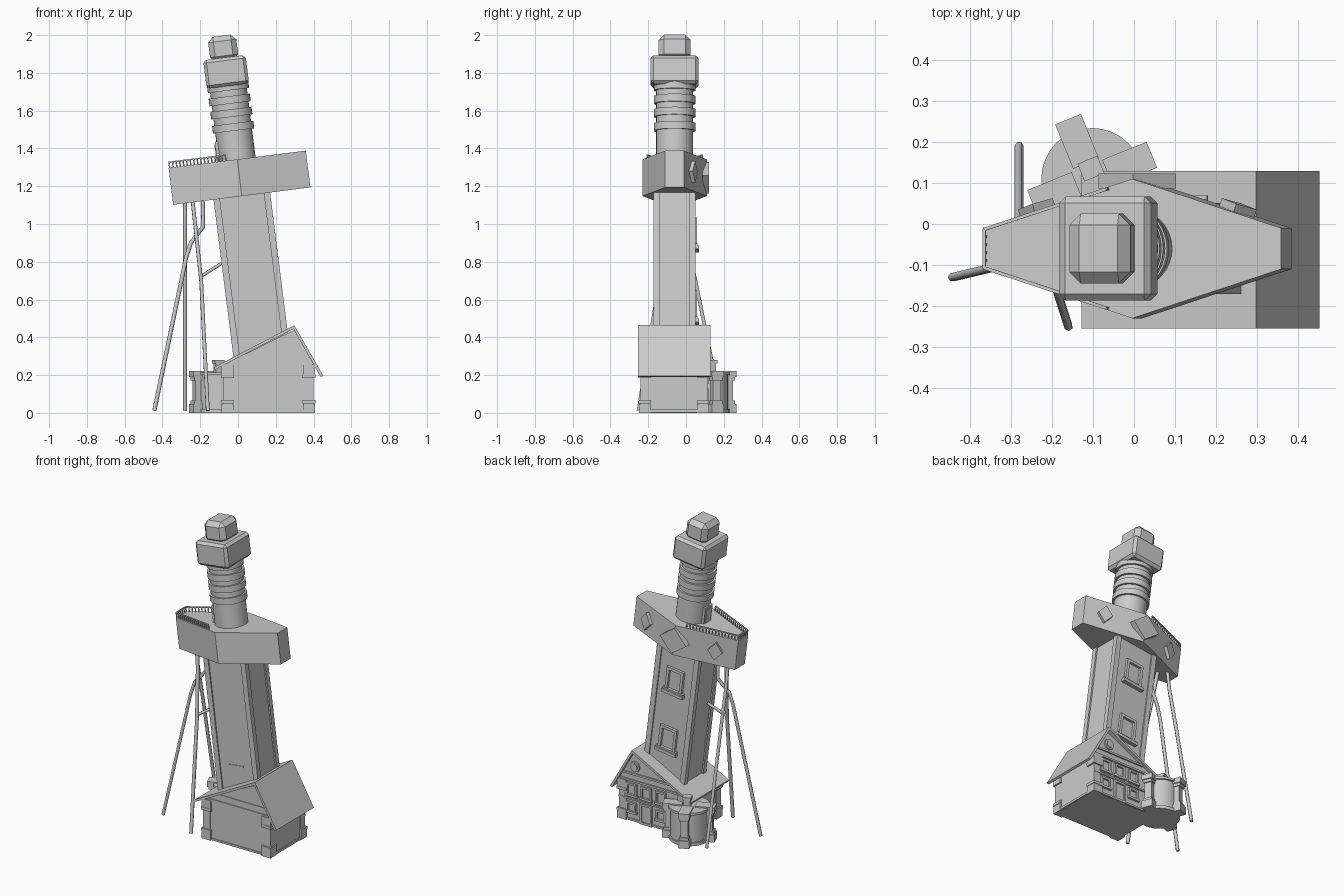
import bpy, bmesh, math
from mathutils import Matrix, Vector

if "Cube" in bpy.data.objects:
    bpy.data.objects.remove(bpy.data.objects["Cube"])

I = Matrix.Identity(4)
# leaning frame of the tower, origin at the middle of the platform
LEAN = Matrix.Translation((0.008, -0.06, 1.245)) @ Matrix.Rotation(math.radians(-7.2), 4, 'Y')


def finish(name, bm, bevel=0.0, segs=1, smooth=False):
    bmesh.ops.recalc_face_normals(bm, faces=bm.faces)
    me = bpy.data.meshes.new(name)
    bm.to_mesh(me)
    bm.free()
    ob = bpy.data.objects.new(name, me)
    bpy.context.collection.objects.link(ob)
    if bevel:
        m = ob.modifiers.new("bevel", 'BEVEL')
        m.width, m.segments = bevel, segs
    if smooth:
        bpy.context.view_layer.objects.active = ob
        ob.select_set(True)
        bpy.ops.object.shade_smooth_by_angle()
        ob.select_set(False)
    return ob


def boxes(name, items, mat=I, **kw):
    """items: (centre, size) or (centre, size, local matrix)"""
    bm = bmesh.new()
    for it in items:
        c, s = it[:2]
        m = mat @ (it[2] if len(it) > 2 else I) @ Matrix.Translation(c) @ Matrix.Diagonal((*s, 1))
        bmesh.ops.create_cube(bm, size=1, matrix=m)
    return finish(name, bm, **kw)


def prism(name, pts, a, b, mat=I, axis='Z'):
    """extrude a profile along z (xy points) or along y (xz points)"""
    put = (lambda p, h: (p[0], p[1], h)) if axis == 'Z' else (lambda p, h: (p[0], h, p[1]))
    bm = bmesh.new()
    lo = [bm.verts.new(mat @ Vector(put(p, a))) for p in pts]
    hi = [bm.verts.new(mat @ Vector(put(p, b))) for p in pts]
    bm.faces.new(lo)
    bm.faces.new(hi)
    n = len(pts)
    for i in range(n):
        bm.faces.new((lo[i], lo[(i + 1) % n], hi[(i + 1) % n], hi[i]))
    return finish(name, bm)


def cylinders(name, items, mat=I, n=32):
    """items: (radius, low, high) around the z axis of mat"""
    bm = bmesh.new()
    for r, a, b in items:
        bmesh.ops.create_cone(bm, cap_ends=True, segments=n, radius1=r, radius2=r, depth=b - a,
                              matrix=mat @ Matrix.Translation((0, 0, (a + b) / 2)))
    return finish(name, bm, smooth=True)


def frame(c, w, h, t=0.012, d=0.016, sill=True):
    """window border facing y, as boxes"""
    x, y, z = c
    out = [((x + s * (w - t) / 2, y, z), (t, d, h)) for s in (-1, 1)]
    out.append(((x, y, z + (h - t) / 2), (w, d, t)))
    k = 1.2 if sill else 1
    out.append(((x, y, z - (h - t) / 2), (w * k, d * k, t * 1.2)))
    return out


def pipe(name, pts, r=0.011):
    cu = bpy.data.curves.new(name, 'CURVE')
    cu.dimensions, cu.bevel_depth, cu.bevel_resolution = '3D', r, 1
    cu.use_fill_caps = True
    sp = cu.splines.new('POLY')
    sp.points.add(len(pts) - 1)
    for p, q in zip(sp.points, pts):
        p.co = (*q, 1)
    ob = bpy.data.objects.new(name, cu)
    bpy.context.collection.objects.link(ob)


# ---- house ----
prism("house_walls", [(-0.075, 0), (0.398, 0), (0.398, 0.268), (0.298, 0.44), (-0.075, 0.255)],
      -0.236, 0.108, axis='Y')
prism("house_roof", [(-0.128, 0.241), (0.298, 0.464), (0.452, 0.196), (0.438, 0.19),
                     (0.293, 0.444), (-0.123, 0.228)], -0.255, 0.129, axis='Y')
heights = [(0.045, 0.035, 0), (0.085, 0.05, 1), (0.13, 0.04, 0), (0.175, 0.05, 1),
           (0.212, 0.03, 0), (0.24, 0.05, 0), (0.018, 0.036, 0)]
quoins = []
for x, sx in ((-0.055, -1), (0.375, 1)):
    for y, sy in ((-0.218, -1), (0.09, 1)):
        for z, h, narrow in ((0.024, 0.048, 0), (0.125, 0.16, 1), (0.23, 0.054, 0)):
            k = 0.05 if narrow else 0.064
            quoins.append(((x, y, z), (k, k - 0.002, h)))
        for z in (0.058, 0.195):
            quoins.append(((x, y, z), (0.068, 0.066, 0.018)))
boxes("corner_stones", quoins)
boxes("house_bands", [((0.16, s, z), (0.47, 0.012, 0.012)) for s in (-0.236, 0.11) for z in (0.008, 0.26)]
      + [((0.2, 0.11, 0.14), (0.4, 0.012, 0.01)), ((0.2, 0.11, 0.305), (0.34, 0.014, 0.012)),
         ((0.2, -0.236, 0.305), (0.34, 0.01, 0.008)), ((0.4, -0.065, 0.01), (0.012, 0.3, 0.014))])
wins = []
for x in (0.1, 0.205, 0.31):
    wins += frame((x, 0.112, 0.2), 0.075, 0.085)
    if x != 0.205:
        wins += frame((x, 0.112, 0.085), 0.07, 0.07)
boxes("house_windows", wins)
boxes("house_door", frame((0.205, 0.112, 0.065), 0.085, 0.13, sill=False) + [((0.205, 0.108, 0.06), (0.06, 0.01, 0.11))])
gm = Matrix.Translation((0.285, 0.11, 0.355)) @ Matrix.Rotation(math.pi / 2, 4, 'X')
cylinders("gable_window", [(0.034, -0.008, 0.008), (0.022, -0.012, 0.012)], gm, 8)

# ---- round turret ----
tm = Matrix.Translation((-0.102, 0.11, 0))
cylinders("turret", [(0.112, 0, 0.2), (0.12, 0, 0.02), (0.124, 0.2, 0.215)], tm)
fins = []
for a in (22, 112, 202):
    m = tm @ Matrix.Rotation(math.radians(a), 4, 'Z')
    for z, h, r, w in ((0.024, 0.048, 0.157, 0.068), (0.11, 0.19, 0.142, 0.045), (0.206, 0.034, 0.157, 0.068),
                       (0.056, 0.018, 0.15, 0.056), (0.18, 0.018, 0.15, 0.056)):
        fins.append(((r / 2 + 0.02, 0, z), (r - 0.04, w, h), m))
boxes("turret_buttresses", fins)
cm = Matrix.Translation((-0.105, 0.135, 0)) @ Matrix.Rotation(math.radians(22), 4, 'Z')
boxes("turret_chimney", [((0, 0, 0.24), (0.04, 0.034, 0.06)), ((0, 0, 0.27), (0.052, 0.046, 0.018))], cm)

# ---- leaning shaft ----
boxes("shaft", [((0, 0, -0.53), (0.284, 0.206, 0.9))], LEAN)
boxes("shaft_posts", [((sx * 0.134, sy * 0.095, -0.53), (0.034, 0.032, 0.9)) for sx in (-1, 1) for sy in (-1, 1)], LEAN)
tw = []
for z in (-0.69, -0.30):
    tw += frame((0, 0.108, z), 0.12, 0.16, 0.018, 0.022)
    tw.append(((0, 0.112, z - 0.08), (0.15, 0.034, 0.02)))
boxes("shaft_windows", tw, LEAN)
boxes("front_ledge", [((0, -0.103, -0.77), (0.1, 0.008, 0.016))], LEAN)

# ---- platform with railing and diamond windows ----
hexa = [(-0.366, -0.05), (0, -0.17), (0.366, -0.05), (0.366, 0.05), (0, 0.17), (-0.366, 0.05)]
prism("platform", hexa, -0.098, 0.098, LEAN)
rail = []


def rail_run(p, q):
    p, q = Vector(p), Vector(q)
    d = q - p
    m = Matrix.Translation((*p, 0.098)) @ Matrix.Rotation(math.atan2(d.y, d.x), 4, 'Z')
    rail.append(((d.length / 2, 0, 0.03), (d.length, 0.008, 0.007), m))
    n = max(2, round(d.length / 0.02))
    for i in range(n + 1):
        rail.append(((d.length * i / n, 0, 0.014), (0.006, 0.006, 0.03), m))


rail_run((-0.36, -0.048), (-0.36, 0.048))
for s in (-1, 1):
    rail_run((-0.36, s * 0.047), (-0.06, s * 0.145))
boxes("railing", rail, LEAN)
slope = math.atan2(0.12, 0.366)
dia = []
for x, y, a, w, h, d in ((0, 0.165, 0, 0.095, 0.085, 0.036), (-0.245, 0.092, slope, 0.045, 0.058, 0.036),
                         (0.245, 0.092, -slope, 0.045, 0.058, 0.036)):
    m = LEAN @ Matrix.Translation((x, y, 0)) @ Matrix.Rotation(a, 4, 'Z')
    prism("diamond_window", [(-w, 0), (0, -h), (w, 0), (0, h)], -d / 2, d / 2, m, 'Y')

# ---- round neck, square head and cap ----
cylinders("neck", [(0.098, 0.09, 0.5)], LEAN)
cylinders("neck_rings", [(0.11, z - 0.02, z + 0.02) for z in (0.27, 0.345, 0.415, 0.485)], LEAN)
boxes("neck_door", [((-0.095, 0, 0.15), (0.022, 0.075, 0.11)), ((-0.1, 0, 0.145), (0.02, 0.05, 0.09))], LEAN)
boxes("head", [((0, 0, 0.565), (0.226, 0.254, 0.152))], LEAN, bevel=0.016)
boxes("cap", [((0, 0, 0.69), (0.15, 0.17, 0.135))], LEAN, bevel=0.028)

# ---- stilts and brace on the left ----
pipe("outer_stilt", [(-0.185, -0.06, 1.12), (-0.185, -0.06, 0.985), (-0.25, -0.085, 0.9),
                     (-0.275, -0.09, 0.82), (-0.443, -0.13, 0.012)])
pipe("front_stilt", [(-0.24, -0.07, 1.12), (-0.225, -0.09, 0.98), (-0.195, -0.14, 0.7), (-0.16, -0.25, 0.012)])
pipe("back_stilt", [(-0.28, -0.03, 1.12), (-0.28, -0.01, 0.98), (-0.28, 0.05, 0.7), (-0.28, 0.19, 0.012)])
pipe("brace", [(-0.2, -0.13, 0.72), (-0.09, -0.09, 0.79)], 0.009)
